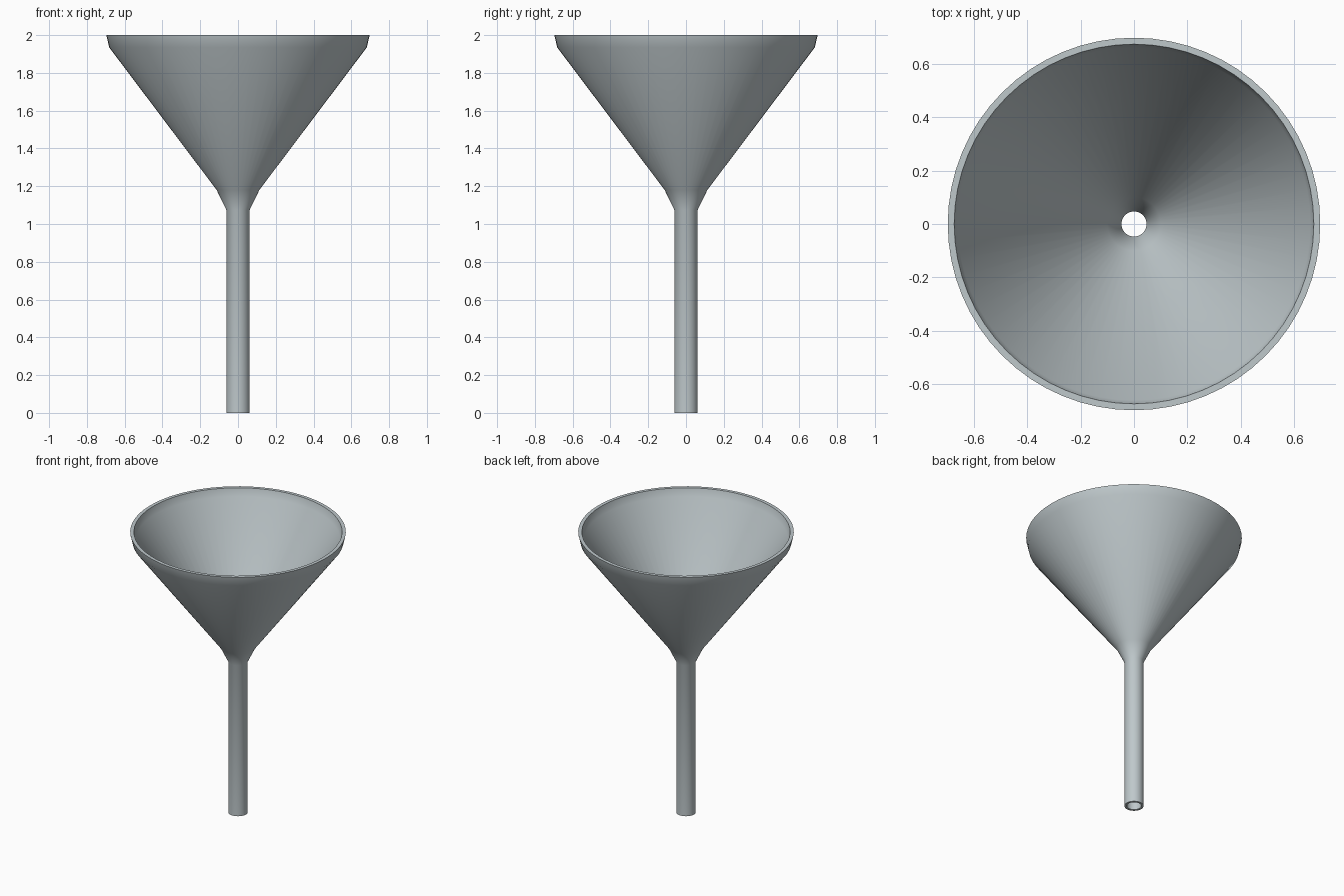
import bpy, bmesh, math

if "Cube" in bpy.data.objects:
    bpy.data.objects.remove(bpy.data.objects["Cube"])

SIDES = 64

# Closed wall section (radius, height): up the outside, over the rim, down the inside
profile = [
    (0.062, 0.0), (0.062, 1.075), (0.113, 1.18), (0.682, 1.935), (0.697, 2.0),
    (0.673, 2.0), (0.66, 1.945), (0.10, 1.20), (0.047, 1.09), (0.047, 0.0),
]

# Lathe the section around z
bm = bmesh.new()
rings = []
for r, z in profile:
    rings.append([bm.verts.new((r * math.cos(2 * math.pi * i / SIDES),
                                r * math.sin(2 * math.pi * i / SIDES), z))
                  for i in range(SIDES)])
for k, a in enumerate(rings):
    b = rings[(k + 1) % len(rings)]
    for i in range(SIDES):
        j = (i + 1) % SIDES
        bm.faces.new((a[i], a[j], b[j], b[i]))
bmesh.ops.recalc_face_normals(bm, faces=bm.faces)
mesh = bpy.data.meshes.new("funnel")
bm.to_mesh(mesh)
bm.free()

# Pale grey finish
mat = bpy.data.materials.new("pale_grey")
mat.diffuse_color = (0.52, 0.58, 0.60, 1)
mat.use_nodes = True
mat.node_tree.nodes["Principled BSDF"].inputs["Base Color"].default_value = mat.diffuse_color
mesh.materials.append(mat)

funnel = bpy.data.objects.new("funnel", mesh)
bpy.context.collection.objects.link(funnel)
bpy.context.view_layer.objects.active = funnel
funnel.select_set(True)
bpy.ops.object.shade_smooth_by_angle(angle=math.radians(40))
